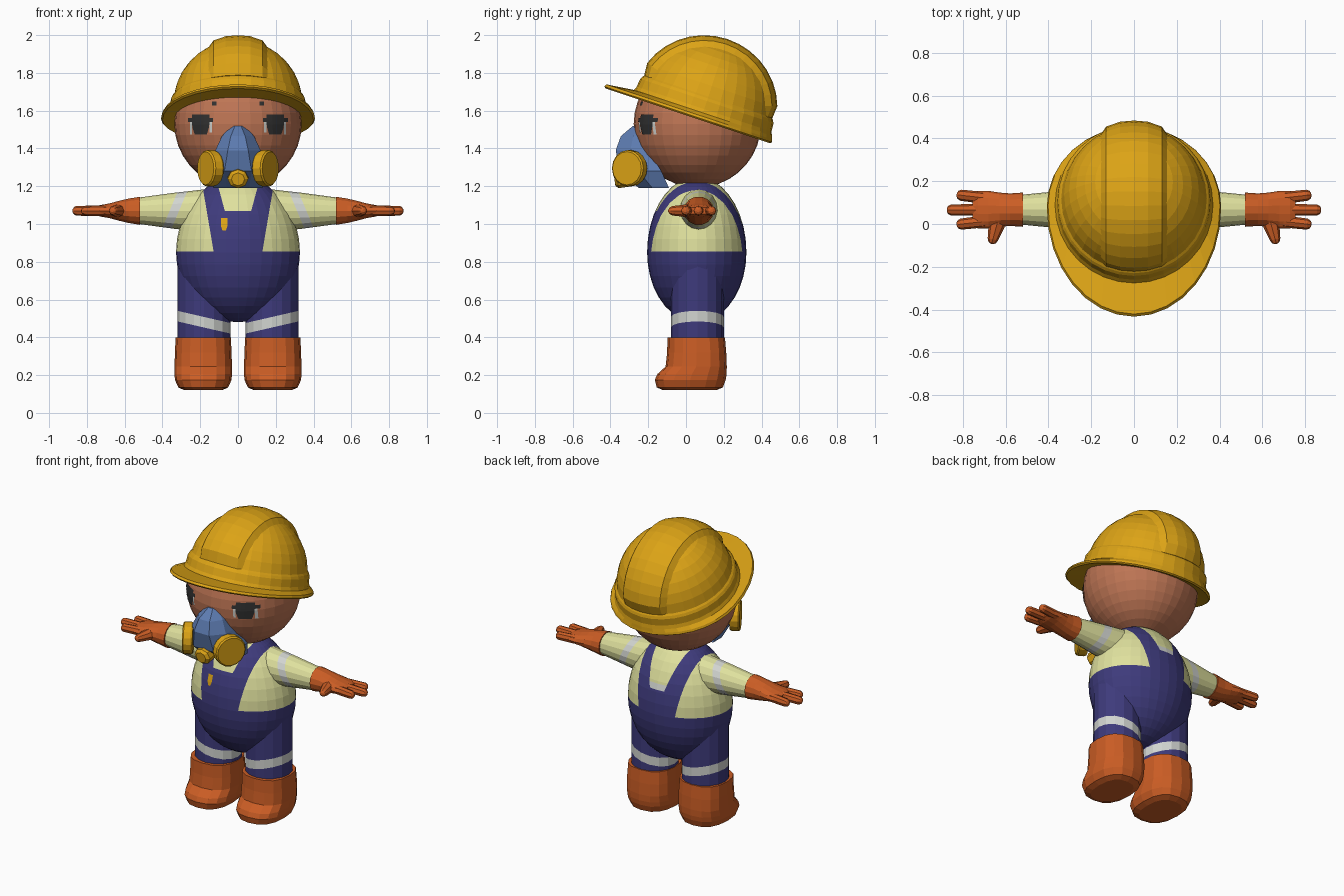
import bpy, bmesh, math
from mathutils import Vector, Matrix
from mathutils.bvhtree import BVHTree

if "Cube" in bpy.data.objects:
    bpy.data.objects.remove(bpy.data.objects["Cube"])


def material(name, r, g, b):
    m = bpy.data.materials.new(name)
    m.diffuse_color = (r, g, b, 1)
    m.use_nodes = True
    m.node_tree.nodes["Principled BSDF"].inputs["Base Color"].default_value = m.diffuse_color
    return m


YELLOW = material("safety_yellow", .72, .37, .008)
SKIN = material("skin", .52, .18, .09)
NAVY = material("navy_cloth", .048, .043, .20)
CREAM = material("cream_cloth", .74, .75, .34)
ORANGE = material("orange_rubber", .60, .11, .018)
BLUE = material("mask_blue", .11, .20, .44)
DARK = material("eye_dark", .03, .03, .03)
SILVER = material("reflective_silver", .64, .66, .63)


def finish(bm, name, *mats):
    bmesh.ops.recalc_face_normals(bm, faces=bm.faces)
    me = bpy.data.meshes.new(name)
    bm.to_mesh(me)
    for m in mats:
        me.materials.append(m)
    ob = bpy.data.objects.new(name, me)
    bpy.context.collection.objects.link(ob)
    return ob


def loft(bm, rings):
    """Skin a list of equal-sized closed rings and cap both ends."""
    vs = [[bm.verts.new(p) for p in ring] for ring in rings]
    for a, b in zip(vs, vs[1:]):
        for i in range(len(a)):
            j = (i + 1) % len(a)
            bm.faces.new((a[i], a[j], b[j], b[i]))
    bm.faces.new(vs[0])
    bm.faces.new(vs[-1])


def tube(bm, start, direction, sections, n=12):
    """Straight tube; sections are (distance, horizontal radius, vertical radius)."""
    d = Vector(direction).normalized()
    u = d.cross(Vector((0, 0, 1))).normalized()
    v = u.cross(d)
    loft(bm, [[Vector(start) + d * t + u * ra * math.cos(2 * math.pi * i / n)
               + v * rb * math.sin(2 * math.pi * i / n) for i in range(n)]
              for t, ra, rb in sections])


def cut(bm, co, no):
    bmesh.ops.bisect_plane(bm, geom=bm.verts[:] + bm.edges[:] + bm.faces[:],
                           plane_co=co, plane_no=no, dist=1e-5)


def decal(name, tree, mat, s, x0, x1, z0, z1, taper=1.0, n=6):
    """Thin plate laid on the front of a surface; taper narrows the bottom."""
    bm = bmesh.new()
    grid = []
    for j in range(n + 1):
        row = []
        k = taper + (1 - taper) * min(1, 2.5 * j / n)
        for i in range(n + 1):
            x = s * ((x0 + x1) / 2 + (x1 - x0) * (i / n - .5) * k)
            z = z0 + (z1 - z0) * j / n
            hit = tree.ray_cast(Vector((x, -2, z)), Vector((0, 1, 0)))
            row.append(bm.verts.new(hit[0] + hit[1] * .004))
        grid.append(row)
    for a, b in zip(grid, grid[1:]):
        for i in range(n):
            f = (a[i], a[i + 1], b[i + 1], b[i])
            bm.faces.new(f if s > 0 else f[::-1])
    me = bpy.data.meshes.new(name)
    bm.to_mesh(me)
    me.materials.append(mat)
    bpy.context.collection.objects.link(bpy.data.objects.new(name, me))


# Head
bm = bmesh.new()
bmesh.ops.create_uvsphere(bm, u_segments=32, v_segments=18, radius=.337)
bmesh.ops.translate(bm, verts=bm.verts, vec=(0, .06, 1.53))
head_tree = BVHTree.FromBMesh(bm)
finish(bm, "head", SKIN)

# Egg-shaped body with bib, straps and back stripe cut in
bm = bmesh.new()
bmesh.ops.create_uvsphere(bm, u_segments=32, v_segments=18, radius=1)
for v in bm.verts:
    h = .40 if v.co.z > 0 else .37
    v.co = (v.co.x * .328, .057 + v.co.y * .263, .85 + v.co.z * h)
for z in (.855, 1.0, 1.035, 1.07):
    cut(bm, (0, 0, z), (0, 0, 1))
cut(bm, (0, .057, 0), (0, 1, 0))
for s in (-1, 1):
    cut(bm, (s * .13, 0, .86), (s, 0, -.17))
    cut(bm, (s * .07, 0, 1.07), (s, 0, -.27))
for f in bm.faces:
    c = f.calc_center_median()
    x, back = abs(c.x), c.y > .057
    outer, inner = .13 + .17 * (c.z - .86), .07 + .27 * (c.z - 1.07)
    if c.z < .855 or (x < outer and (c.z < (1.0 if back else 1.07) or x > inner)):
        f.material_index = 1
    elif back and x < inner and c.z < 1.035:
        f.material_index = 2
body_tree = BVHTree.FromBMesh(bm)
finish(bm, "overall_body", CREAM, NAVY, SILVER)
decal("bib_badge", body_tree, YELLOW, 1, -.09, -.055, .965, 1.03, .5)

# Hard hat: tilted shell with brim, lower band and dome
TILT = Matrix.Translation((0, .085, 1.575)) @ Matrix.Rotation(math.radians(-18.4), 4, 'X')
N = 32
ANG = [2 * math.pi * i / N for i in range(N)]


def hat_ring(r, h):
    return [TILT @ Vector((r * .96 * math.cos(a), r * math.sin(a), h)) for a in ANG]


def brim_ring(k, h):
    return [TILT @ Vector((k * .408 * math.cos(a),
                           k * (.54 if math.sin(a) < 0 else .397) * math.sin(a), h)) for a in ANG]


rings = [hat_ring(.33, -.012), brim_ring(.98, -.026), brim_ring(1, -.018), brim_ring(.985, -.004),
         hat_ring(.385, .014), hat_ring(.376, .035), hat_ring(.372, .08), hat_ring(.364, .095)]
for e in (8, 18, 28, 38, 48, 58, 68, 78, 86):
    e = math.radians(e)
    rings.append(hat_ring(.358 * math.cos(e), .057 + .345 * math.sin(e)))
bm = bmesh.new()
loft(bm, rings)
finish(bm, "hard_hat_shell", YELLOW)

# Raised ridge over the dome
SECTION = [(-.16, -.006), (-.13, .022), (-.065, .025), (0, .024), (.065, .025), (.13, .022),
           (.16, -.006), (.12, -.03), (-.12, -.03)]
rings = []
for i in range(17):
    t = math.radians(8 + 164 * i / 16)
    lift = .15 if i in (0, 16) else 1
    ring = []
    for x, off in SECTION:
        k = math.sqrt(1 - (x / .345) ** 2)
        off = off * lift if off > 0 else off
        ring.append(TILT @ Vector((x, (.358 * k + off) * math.cos(t),
                                   .057 + (.345 * k + off) * math.sin(t))))
    rings.append(ring)
bm = bmesh.new()
loft(bm, rings)
finish(bm, "hard_hat_ridge", YELLOW)

# Faceted breathing mask
rings = []
for z, w, yf, yb in ((1.52, .035, -.28, -.22), (1.465, .085, -.345, -.2), (1.39, .12, -.372, -.2),
                     (1.28, .16, -.35, -.13), (1.19, .13, -.25, -.09)):
    ym = yf * .55 + yb * .45
    rings.append([(-w, yb, z), (-w, ym, z), (-w * .45, yf, z),
                  (w * .45, yf, z), (w, ym, z), (w, yb, z)])
bm = bmesh.new()
loft(bm, rings)
finish(bm, "mask_shell", BLUE)
bm = bmesh.new()
tube(bm, (0, -.29, 1.25), (0, -1, -.15), ((0, .055, .05), (.075, .055, .05), (.09, .035, .035)), 8)
finish(bm, "mask_valve", YELLOW)

for s, side in ((-1, "left"), (1, "right")):
    # Filter canister
    bm = bmesh.new()
    tube(bm, (s * .12, -.283, 1.295), (s * .87, -.5, 0),
         ((0, .09, .09), (.012, .096, .096), (.052, .096, .096), (.06, .088, .088)), 16)
    finish(bm, side + "_mask_filter", YELLOW)

    # Eye: iris, lash, whites and brow dot
    decal(side + "_eye", head_tree, DARK, s, .15, .24, 1.475, 1.58, .7)
    decal(side + "_eyelash", head_tree, DARK, s, .13, .262, 1.54, 1.562)
    decal(side + "_eye_white_inner", head_tree, SILVER, s, .137, .15, 1.485, 1.54)
    decal(side + "_eye_white_outer", head_tree, SILVER, s, .24, .252, 1.475, 1.54)
    decal(side + "_brow_dot", head_tree, DARK, s, .113, .137, 1.627, 1.647, 1, 2)

    # Sleeve with slanted reflective band
    bm = bmesh.new()
    tube(bm, (s * .18, .067, 1.07), (s, 0, 0), ((0, .105, .113), (.16, .088, .095), (.345, .07, .07)), 16)
    for x in (.312, .362):
        cut(bm, (s * x, 0, 1.07), (s, 0, .42))
    for f in bm.faces:
        c = f.calc_center_median()
        f.material_index = int(.312 < abs(c.x) + .42 * (c.z - 1.07) < .362)
    finish(bm, side + "_sleeve", CREAM, SILVER)

    # Glove: cuff and palm, three fingers, thumb
    bm = bmesh.new()
    tube(bm, (s * .52, .067, 1.07), (s, 0, 0),
         ((0, .08, .076), (.06, .076, .066), (.11, .08, .054), (.16, .088, .04),
          (.21, .088, .031), (.235, .07, .02)), 14)
    for y0, y1, length in ((.122, .137, .13), (.067, .065, .175), (.012, -.003, .13)):
        tube(bm, (s * .70, y0, 1.07), (s * length, y1 - y0, 0),
             ((0, .028, .028), (length - .02, .026, .026), (length - .006, .019, .019),
              (length, .008, .008)), 8)
    tube(bm, (s * .635, .02, 1.07), (s * .03, -.11, 0),
         ((0, .042, .036), (.05, .034, .03), (.095, .025, .025), (.11, .018, .018),
          (.117, .007, .007)), 8)
    finish(bm, side + "_glove", ORANGE)

    # Trouser leg with slanted reflective band
    bm = bmesh.new()
    loft(bm, [[(s * .18 + .14 * math.cos(a), .06 + .14 * math.sin(a), z) for a in ANG[::2]]
              for z in (.36, .58, .78)])
    for z in (.452, .508):
        cut(bm, (s * .18, 0, z), (-s * .23, 0, 1))
    for f in bm.faces:
        c = f.calc_center_median()
        f.material_index = int(.452 < c.z - .23 * (abs(c.x) - .18) < .508)
    finish(bm, side + "_trouser_leg", NAVY, SILVER)

    # Boot: rounded-square sections with a low toe
    rings = []
    for z, w, yf, yb in ((.12, .10, -.12, .16), (.135, .132, -.155, .195), (.175, .15, -.165, .21),
                         (.205, .152, -.152, .215), (.245, .152, -.108, .216),
                         (.32, .15, -.10, .213), (.40, .146, -.098, .206)):
        ring = []
        for a in ANG[::2]:
            c, d = math.cos(a), math.sin(a)
            ring.append((s * .184 + w * math.copysign(abs(c) ** .8, c),
                         (yf + yb) / 2 + (yb - yf) / 2 * math.copysign(abs(d) ** .8, d), z))
        rings.append(ring)
    bm = bmesh.new()
    loft(bm, rings)
    finish(bm, side + "_boot", ORANGE)
